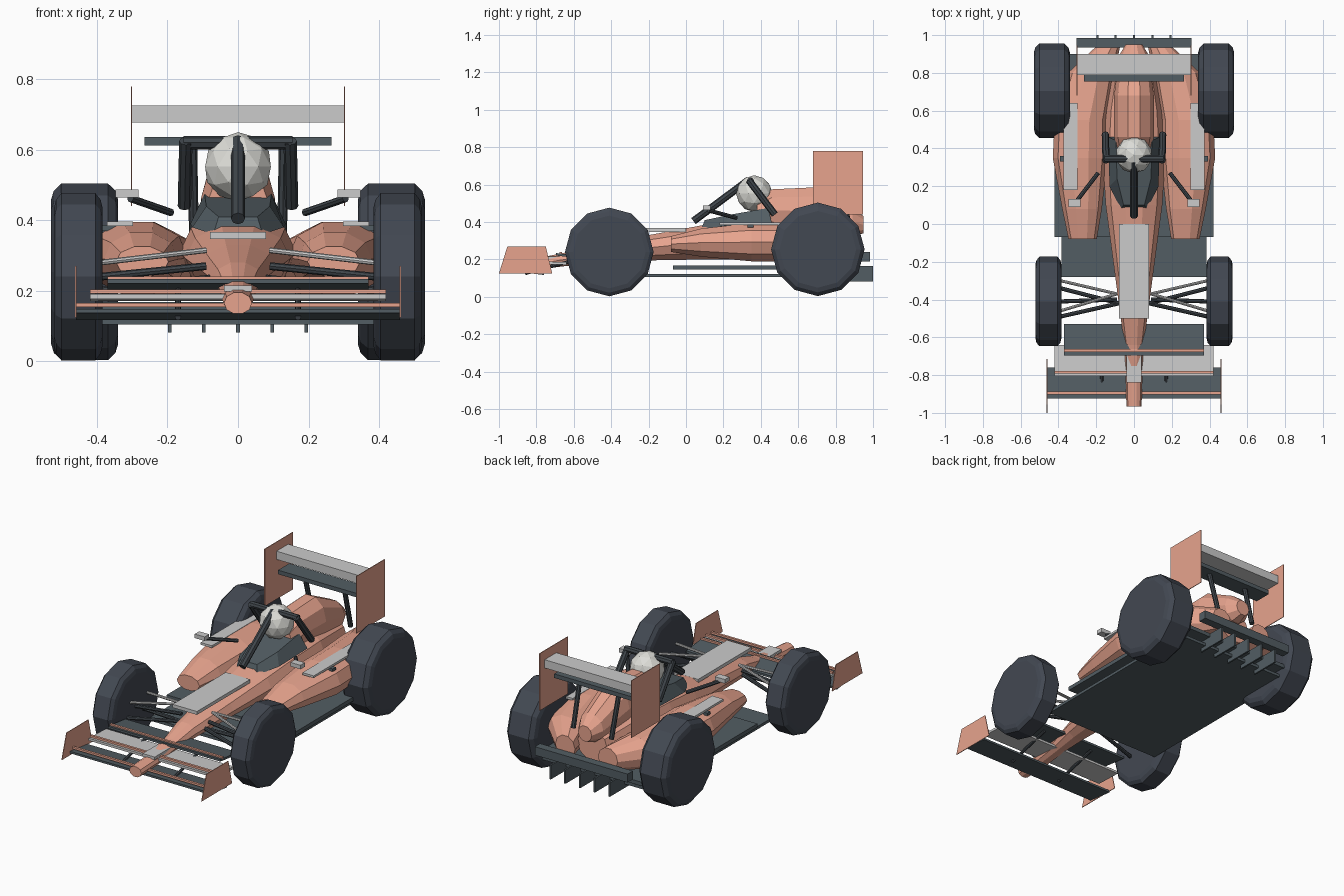
import bpy, bmesh, math
from mathutils import Vector

if "Cube" in bpy.data.objects:
    bpy.data.objects.remove(bpy.data.objects["Cube"])


def mat(name, c):
    m = bpy.data.materials.new(name)
    m.diffuse_color = (*c, 1)
    m.use_nodes = True
    m.node_tree.nodes["Principled BSDF"].inputs["Base Color"].default_value = m.diffuse_color
    return m


SALMON = mat("salmon", (0.80, 0.37, 0.27))
DARK = mat("dark_slate", (0.085, 0.11, 0.125))
CARBON = mat("carbon", (0.05, 0.06, 0.07))
TYRE = mat("tyre", (0.055, 0.065, 0.085))
LIGHT = mat("light_grey", (0.56, 0.57, 0.59))
WHITE = mat("off_white", (0.72, 0.72, 0.68))


def finish(name, bm, m):
    bmesh.ops.recalc_face_normals(bm, faces=bm.faces)
    me = bpy.data.meshes.new(name)
    bm.to_mesh(me)
    bm.free()
    me.materials.append(m)
    ob = bpy.data.objects.new(name, me)
    bpy.context.collection.objects.link(ob)
    return ob


def skin(name, rings, m):
    bm = bmesh.new()
    rows = [[bm.verts.new(p) for p in r] for r in rings]
    n = len(rows[0])
    for a, b in zip(rows, rows[1:]):
        for i in range(n):
            j = (i + 1) % n
            bm.faces.new((a[i], a[j], b[j], b[i]))
    bm.faces.new(rows[0])
    bm.faces.new(rows[-1])
    return finish(name, bm, m)


def loft(name, sections, m, n=10, s=1):
    """Sections along y: (y, centre x, half width, bottom z, top z)."""
    rings = []
    for y, cx, hw, zb, zt in sections:
        k = 1 / math.cos(math.pi / n)
        ring = []
        for i in range(n):
            a = 2 * math.pi * (i + 0.5) / n
            ring.append((s * (cx + hw * math.sin(a)), y,
                         (zb + zt) / 2 + (zt - zb) / 2 * k * math.cos(a)))
        rings.append(ring)
    return skin(name, rings, m)


def box(name, x, y, z, m, tilt=0):
    """Box from (min, max) ranges; tilt drops the rear edge by that height."""
    bm = bmesh.new()
    bmesh.ops.create_cube(bm, size=1)
    for v in bm.verts:
        c = v.co
        dz = -tilt * c.y
        v.co = (x[0] + (c.x + .5) * (x[1] - x[0]), y[0] + (c.y + .5) * (y[1] - y[0]),
                z[0] + (c.z + .5) * (z[1] - z[0]) + dz)
    return finish(name, bm, m)


def rod(name, a, b, r, m, n=8):
    a, b = Vector(a), Vector(b)
    q = (b - a).to_track_quat('Z', 'Y')
    ring = [q @ Vector((r * math.cos(2 * math.pi * i / n), r * math.sin(2 * math.pi * i / n), 0))
            for i in range(n)]
    return skin(name, [[a + p for p in ring], [b + p for p in ring]], m)


def plate(name, x, pts, m, t=0.004):
    return skin(name, [[(x - t / 2, y, z) for y, z in pts],
                       [(x + t / 2, y, z) for y, z in pts]], m)


def wheel(name, cx, cy, cz, r, w):
    prof = [(-1, .82), (-.92, .92), (-.7, 1), (.7, 1), (.92, .92), (1, .82)]
    return skin(name, [[(cx + px * w, cy + r * pr * math.sin(math.pi * i / 6),
                         cz + r * pr * math.cos(math.pi * i / 6)) for i in range(12)]
                       for px, pr in prof], TYRE)


# Main hull, engine cover, cockpit surround
loft("hull", [(-.965, 0, .04, .135, .195), (-.80, 0, .045, .145, .205), (-.64, 0, .05, .165, .238),
              (-.5, 0, .07, .18, .28), (-.2, 0, .11, .195, .33), (.1, 0, .15, .2, .385),
              (.35, 0, .165, .2, .42), (.6, 0, .15, .2, .42), (.88, 0, .1, .2, .38)], SALMON)
loft("engine_cover", [(.38, 0, .09, .36, .52), (.46, 0, .105, .35, .575), (.68, 0, .105, .33, .585),
                      (.89, 0, .08, .32, .48), (.95, 0, .045, .34, .43)], SALMON)
skin("cockpit_surround", [[(-.07, .08, .36), (.07, .08, .36), (.13, .2, .38), (.135, .46, .39),
                           (-.135, .46, .39), (-.13, .2, .38)],
                          [(-.055, .10, .41), (.055, .10, .41), (.09, .24, .44), (.095, .44, .475),
                           (-.095, .44, .475), (-.09, .24, .44)]], DARK)

# Helmet
bm = bmesh.new()
bmesh.ops.create_icosphere(bm, subdivisions=2, radius=.098)
bmesh.ops.translate(bm, verts=bm.verts, vec=(0, .365, .552))
finish("helmet", bm, WHITE)

# Safety hoop centre parts
rod("hoop_pillar", (0, .04, .405), (0, .335, .625), .02, CARBON)
rod("hoop_crossbar", (-.155, .345, .62), (.155, .345, .62), .019, CARBON)

# Floor, diffuser and rear beam
box("lower_floor", (-.385, .385), (-.28, .86), (.105, .122), DARK)
box("upper_floor", (-.42, .42), (-.07, .9), (.145, .168), DARK)
box("rear_beam", (-.305, .305), (.935, .985), (.19, .24), DARK)
for i in range(5):
    x = (i - 2) * .097
    box("diffuser_strake", (x - .005, x + .005), (.82, 1.0), (.082, .165), DARK)

# Hull panels
box("nose_top_panel", (-.08, .08), (-.5, 0), (.347, .367), LIGHT)
box("nose_tip_panel", (-.04, .04), (-.84, -.68), (.198, .215), LIGHT)

# Front wing elements with trim strips
box("front_wing_main", (-.46, .46), (-.925, -.76), (.127, .139), DARK, .02)
box("front_wing_middle", (-.42, .42), (-.805, -.64), (.174, .188), LIGHT, .006)
box("front_wing_flap", (-.37, .37), (-.695, -.53), (.211, .224), DARK, .02)
for hw, y, z in ((.46, -.895, .16), (.42, -.785, .198), (.37, -.67, .234)):
    box("front_wing_strip", (-hw, hw), (y - .007, y + .007), (z - .006, z + .006), SALMON)

# Rear wing elements
box("rear_wing_main", (-.302, .302), (.79, .9), (.677, .726), LIGHT)
box("rear_wing_lower", (-.265, .265), (.755, .86), (.612, .636), DARK)

for s in (-1, 1):
    side = "right" if s > 0 else "left"

    def mx(p):
        return (s * p[0], p[1], p[2])

    def mbox(name, x, y, z, m):
        box(side + name, tuple(sorted((s * x[0], s * x[1]))), y, z, m)

    def mrod(name, a, b, r, m):
        rod(side + name, mx(a), mx(b), r, m)

    # Wheels
    wheel(side + "_front_wheel", s * .453, -.41, .24, .237, .069)
    wheel(side + "_rear_wheel", s * .435, .705, .254, .25, .095)

    # Side pod
    loft(side + "_side_pod", [(-.08, .272, .075, .24, .325), (.08, .275, .105, .215, .365),
                              (.35, .285, .145, .19, .395), (.55, .28, .14, .19, .395),
                              (.8, .225, .125, .19, .37), (.935, .14, .065, .2, .33)], SALMON, 10, s)
    mbox("_pod_panel", (.298, .372), (.18, .64), (.384, .397), LIGHT)
    mbox("_pod_fin", (.262, .392), (.33, .36), (.37, .386), DARK)

    # Mirror
    mrod("_mirror_arm", (.19, .27, .422), (.305, .12, .462), .011, CARBON)
    mbox("_mirror", (.282, .348), (.09, .132), (.464, .488), LIGHT)

    # Hoop leg and rear wing support
    mrod("_hoop_leg", (.148, .335, .625), (.152, .475, .44), .019, CARBON)
    mrod("_wing_support", (.125, .88, .36), (.13, .81, .625), .014, CARBON)

    # Wing end plates
    plate(side + "_rear_end_plate", s * .302,
          [(.68, .44), (.945, .44), (.945, .78), (.68, .78)], SALMON)
    plate(side + "_front_end_plate", s * .46,
          [(-1, .125), (-.715, .125), (-.75, .27), (-.955, .27)], SALMON)
    mrod("_front_wing_strut", (.17, -.86, .125), (.17, -.58, .2), .009, CARBON)

    # Suspension and axles
    for y in (-.3, -.46):
        mrod("_upper_arm", (.09, -.37, .315), (.39, y, .28), .008, LIGHT)
    for y in (-.34, -.49):
        mrod("_lower_arm", (.08, -.42, .235), (.39, y, .2), .011, CARBON)
    mrod("_steering_rod", (.09, -.4, .27), (.39, -.41, .24), .011, CARBON)
    mrod("_rear_axle", (.1, .705, .254), (.36, .705, .254), .015, CARBON)
